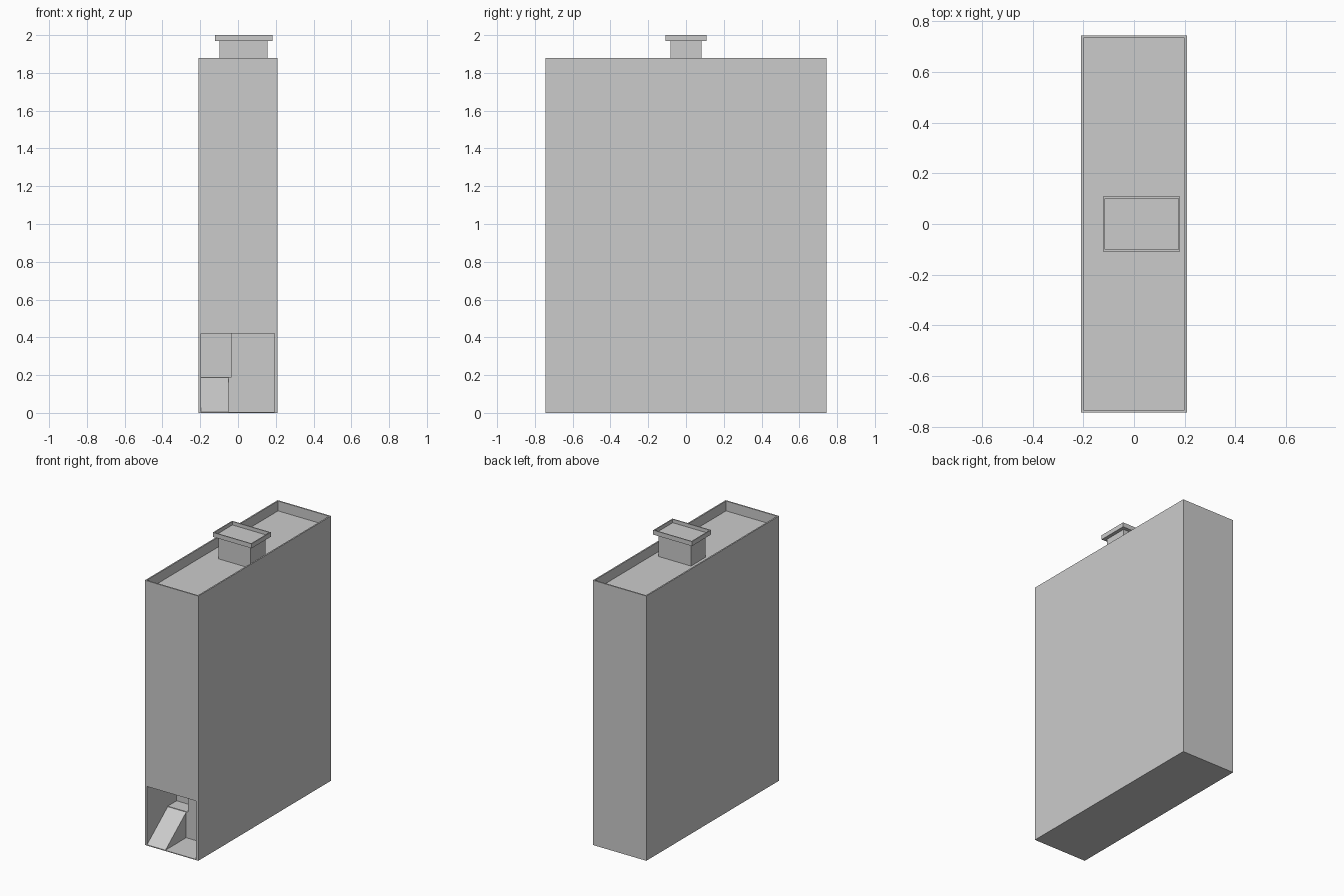
import bpy, bmesh

if "Cube" in bpy.data.objects:
    bpy.data.objects.remove(bpy.data.objects["Cube"])


def make_object(name, bm):
    bmesh.ops.recalc_face_normals(bm, faces=bm.faces)
    mesh = bpy.data.meshes.new(name)
    bm.to_mesh(mesh)
    bm.free()
    ob = bpy.data.objects.new(name, mesh)
    bpy.context.collection.objects.link(ob)
    return ob


def prism(name, x0, x1, profile):
    """Extrude a (y, z) profile from x0 to x1."""
    bm = bmesh.new()
    face = bm.faces.new([bm.verts.new((x0, y, z)) for y, z in profile])
    geo = bmesh.ops.extrude_face_region(bm, geom=[face])["geom"]
    moved = [v for v in geo if isinstance(v, bmesh.types.BMVert)]
    bmesh.ops.translate(bm, verts=moved, vec=(x1 - x0, 0, 0))
    return make_object(name, bm)


def box(name, x, y, z):
    return prism(name, x[0], x[1], [(y[0], z[0]), (y[1], z[0]), (y[1], z[1]), (y[0], z[1])])


def tray(name, x, y, z, rim, depth):
    """Box whose top is sunk inside a thin raised rim."""
    ob = box(name, x, y, z)
    bm = bmesh.new()
    bm.from_mesh(ob.data)
    bm.faces.ensure_lookup_table()
    top = max(bm.faces, key=lambda f: f.calc_center_median().z)
    bmesh.ops.inset_region(bm, faces=[top], thickness=rim)
    inner = bmesh.ops.extrude_face_region(bm, geom=[top])["geom"]
    bmesh.ops.delete(bm, geom=[top], context='FACES_ONLY')
    verts = [v for v in inner if isinstance(v, bmesh.types.BMVert)]
    bmesh.ops.translate(bm, verts=verts, vec=(0, 0, -depth))
    bmesh.ops.recalc_face_normals(bm, faces=bm.faces)
    bm.to_mesh(ob.data)
    bm.free()
    return ob


def cut(target, cutter):
    mod = target.modifiers.new(cutter.name, 'BOOLEAN')
    mod.operation = 'DIFFERENCE'
    mod.solver = 'EXACT'
    mod.object = cutter
    cutter.hide_render = True
    cutter.hide_set(True)


# Tower body with a roof parapet
body = tray("tower_body", (-0.21, 0.21), (-0.745, 0.745), (0, 1.88), 0.014, 0.07)

# Entrance alcove and the raised passage behind the ramp
cut(body, box("alcove_cutter", (-0.195, 0.192), (-0.8, -0.51), (0.005, 0.42)))
cut(body, box("passage_cutter", (-0.195, -0.035), (-0.6, -0.41), (0.19, 0.42)))

# Ramp from the threshold up to the passage
prism("entrance_ramp", -0.197, -0.05, [(-0.745, 0.003), (-0.505, 0.003), (-0.505, 0.19)])

# Roof vent: neck and flared cap
box("vent_neck", (-0.097, 0.157), (-0.083, 0.083), (1.80, 1.972))
tray("vent_cap", (-0.122, 0.182), (-0.108, 0.108), (1.968, 2.0), 0.01, 0.025)
